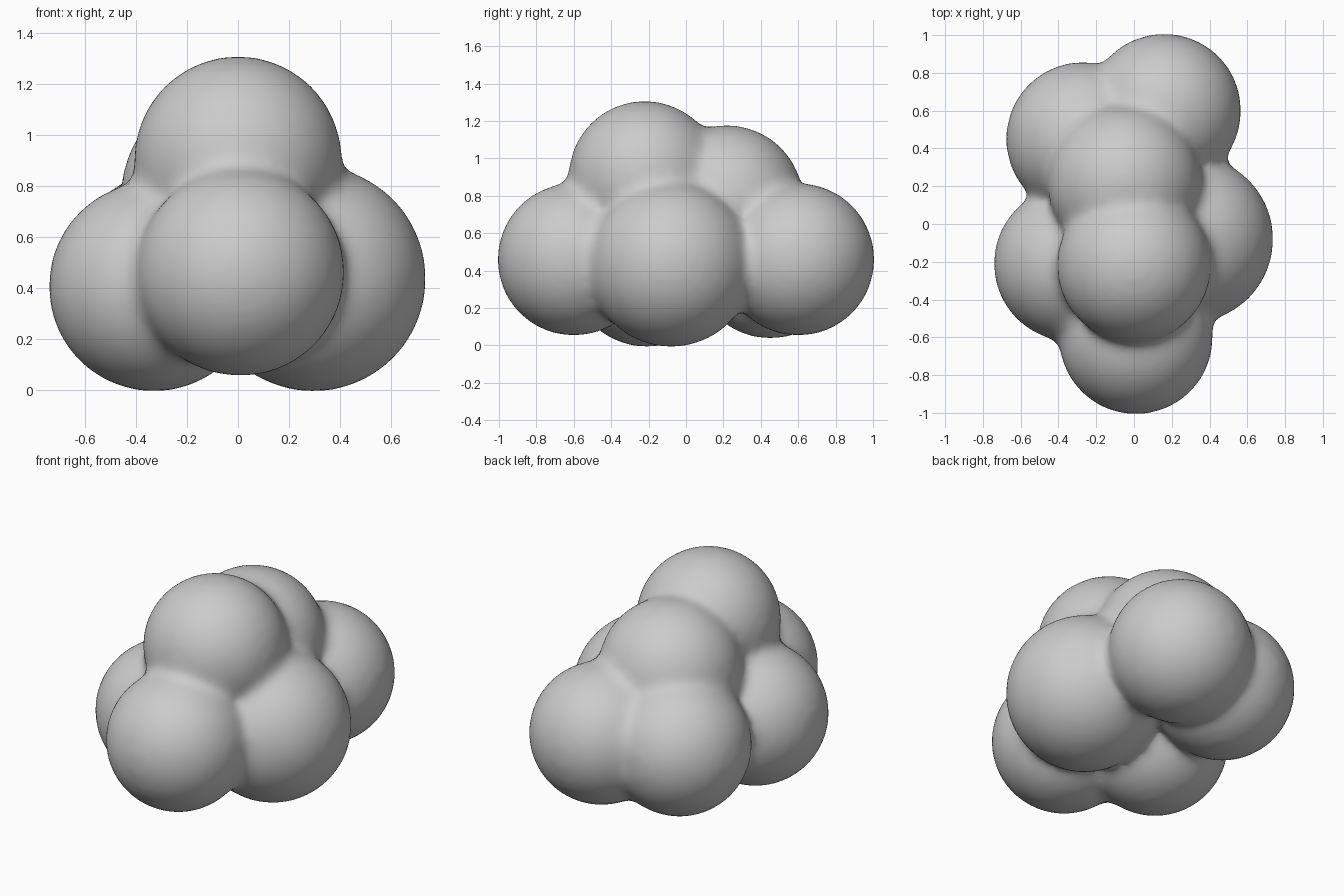
import bpy, bmesh
from mathutils import Matrix

if "Cube" in bpy.data.objects:
    bpy.data.objects.remove(bpy.data.objects["Cube"])

# Overlapping lobes: x, y, z, radius
LOBES = [
    (0.00, -0.22, 0.90, 0.40),   # crown
    (-0.05, 0.22, 0.77, 0.40),   # upper back
    (0.01, -0.60, 0.46, 0.40),   # front
    (0.295, -0.08, 0.435, 0.435),  # right
    (-0.33, -0.21, 0.405, 0.405),  # left
    (0.16, 0.60, 0.46, 0.40),    # back right
    (-0.27, 0.45, 0.445, 0.40),  # back left
]
SHRINK = 0.009  # radius lost to the smoothing pass

bm = bmesh.new()
for x, y, z, r in LOBES:
    bmesh.ops.create_icosphere(bm, subdivisions=5, radius=r + SHRINK,
                               matrix=Matrix.Translation((x, y, z)))
mesh = bpy.data.meshes.new("lobed_blob")
bm.to_mesh(mesh)
bm.free()
blob = bpy.data.objects.new("lobed_blob", mesh)
bpy.context.collection.objects.link(blob)

# Fuse the lobes into one skin and soften the creases
remesh = blob.modifiers.new("fuse", 'REMESH')
remesh.mode = 'VOXEL'
remesh.voxel_size = 0.025
remesh.use_smooth_shade = True
smooth = blob.modifiers.new("soften", 'SMOOTH')
smooth.factor = 0.5
smooth.iterations = 24
